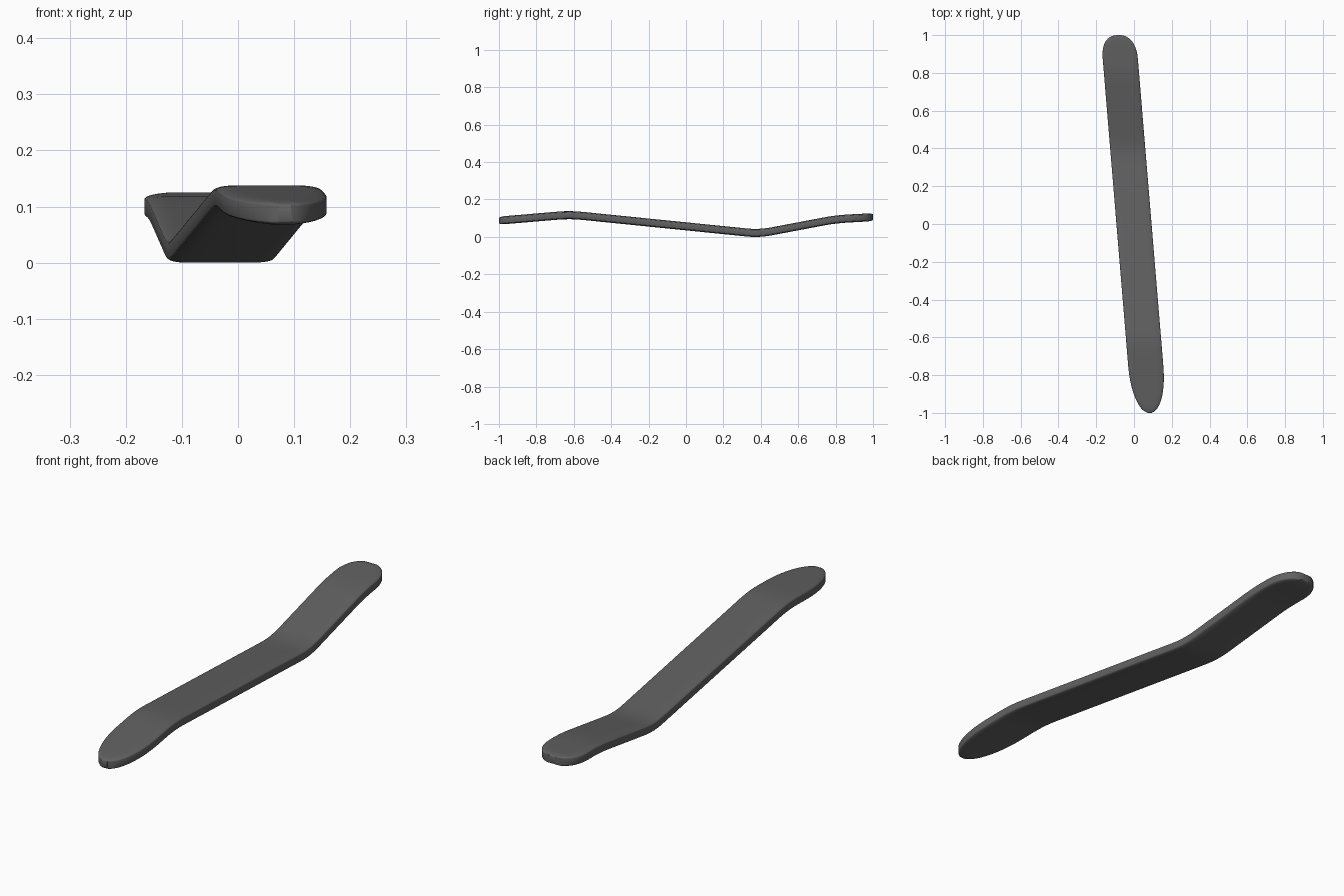
import bpy, bmesh, math

if "Cube" in bpy.data.objects:
    bpy.data.objects.remove(bpy.data.objects["Cube"])

HALF_W, HALF_T, SKEW = 0.093, 0.0215, 0.083
EDGE_R, EDGE_DROP = 0.035, 0.008
# side profile of the mid surface (y, z)
PATH = [(-1.2, 0.074), (-1, 0.0885), (-0.62, 0.1205), (0.39, 0.0185),
        (0.8, 0.096), (1, 0.107), (1.2, 0.118)]
FRONT_LEN, BACK_LEN = 0.25, 0.13
COLS = [math.sin(math.pi / 2 * (i / 10 - 1)) for i in range(21)]


def path_z(y):
    for (y0, z0), (y1, z1) in zip(PATH, PATH[1:]):
        if y <= y1:
            return z0 + (z1 - z0) * (y - y0) / (y1 - y0)
    return PATH[-1][1]


def mid_z(y):
    # softened bends
    return sum(path_z(y + 0.06 * (i / 8 - 1)) for i in range(17)) / 17


def half_width(y):
    if y < -1 + FRONT_LEN:
        t, e = (-1 + FRONT_LEN - y) / FRONT_LEN, 2.1
    elif y > 1 - BACK_LEN:
        t, e = (y - 1 + BACK_LEN) / BACK_LEN, 2.4
    else:
        return HALF_W
    return max(HALF_W * max(0, 1 - t ** e) ** (1 / e), 0.012)


def drop(d):
    # rounded shoulder near the outline
    k = 1 - min(d / EDGE_R, 1)
    return EDGE_DROP * (1 - math.sqrt(max(0, 1 - k * k)))


# stations, denser towards both rounded ends
n = 14
ys = [-1 + FRONT_LEN * (1 - math.cos(math.pi / 2 * i / n)) for i in range(n)]
y0, y1 = -1 + FRONT_LEN, 1 - BACK_LEN
ys += [y0 + (y1 - y0) * i / 50 for i in range(50)]
ys += [y1 + BACK_LEN * math.sin(math.pi / 2 * i / n) for i in range(n + 1)]

# curved blade: closed cross-section rings lofted along y
bm = bmesh.new()
rings = []
for y in ys:
    w, z = half_width(y), mid_z(y)
    top, bottom = [], []
    for u in COLS:
        d = min((1 - abs(u)) * w, 1 - abs(y))
        h = HALF_T - drop(d)
        x = -SKEW * y + u * w
        top.append(bm.verts.new((x, y, z + h)))
        bottom.append(bm.verts.new((x, y, z - h)))
    rings.append(top + bottom[::-1])
for a, b in zip(rings, rings[1:]):
    for i in range(len(a)):
        j = (i + 1) % len(a)
        bm.faces.new((a[i], a[j], b[j], b[i]))
# end walls
m = len(COLS)
for r in (rings[0], rings[-1]):
    for i in range(m - 1):
        bm.faces.new((r[i], r[i + 1], r[2 * m - 2 - i], r[2 * m - 1 - i]))
bmesh.ops.recalc_face_normals(bm, faces=bm.faces)

# rest on the ground
low = min(v.co.z for v in bm.verts)
for v in bm.verts:
    v.co.z -= low

mesh = bpy.data.meshes.new("curved_blade")
bm.to_mesh(mesh)
bm.free()
blade = bpy.data.objects.new("curved_blade", mesh)
bpy.context.collection.objects.link(blade)
mat = bpy.data.materials.new("dark_grey")
mat.diffuse_color = (0.12, 0.12, 0.12, 1)
mat.use_nodes = True
mat.node_tree.nodes["Principled BSDF"].inputs["Base Color"].default_value = mat.diffuse_color
mesh.materials.append(mat)
bpy.context.view_layer.objects.active = blade
blade.select_set(True)
bpy.ops.object.shade_smooth_by_angle(angle=math.radians(40))
